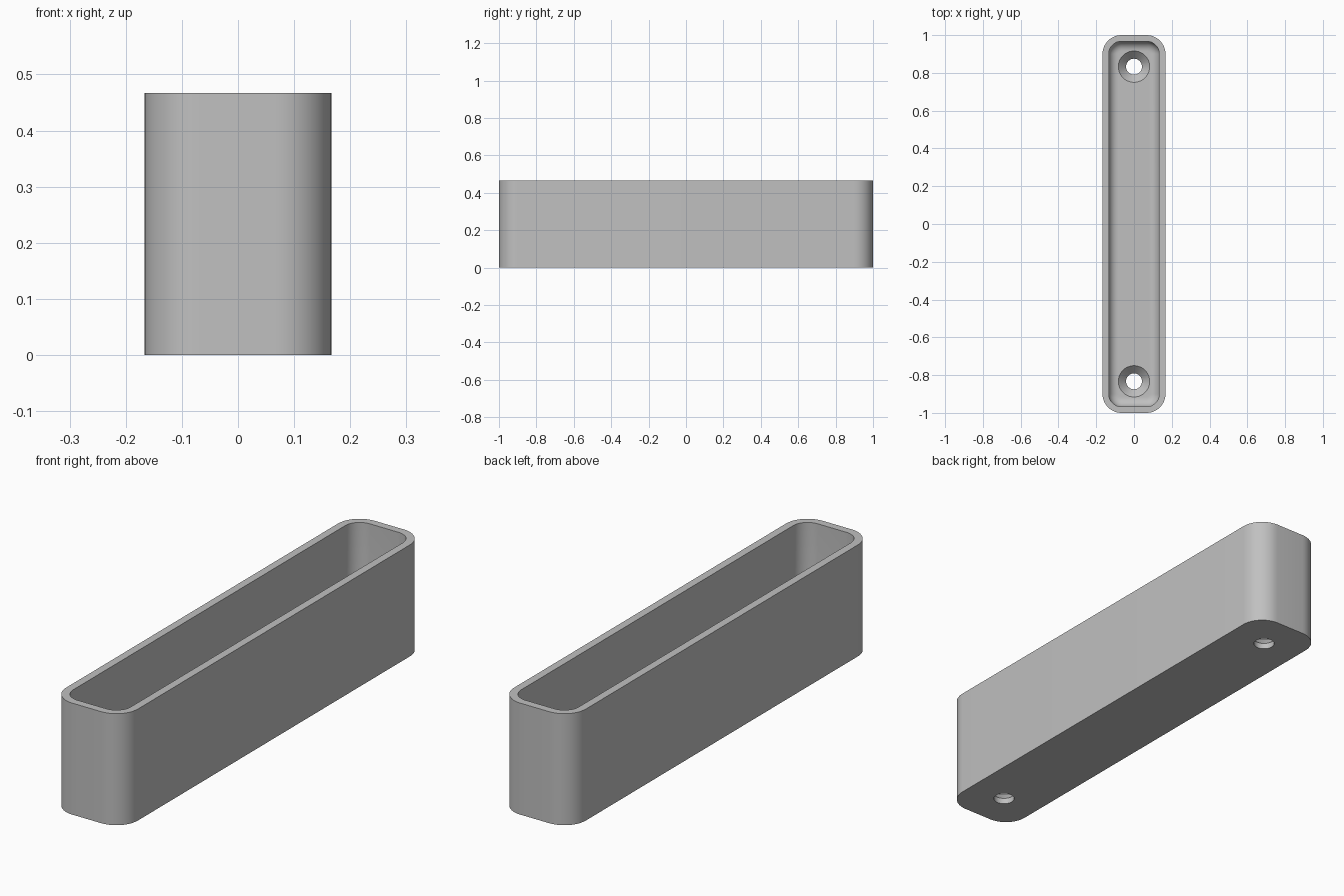
import bpy, bmesh, math

cube = bpy.data.objects.get("Cube")
if cube:
    bpy.data.objects.remove(cube, do_unlink=True)

HALF_X, HALF_Y, HEIGHT = 1 / 6, 1.0, 0.467
CORNER, WALL, FLOOR, FILLET = 0.1, 0.033, 0.067, 0.05
HOLE_Y, HOLE_R, SINK_R, SINK_Z = 0.833, 0.042, 0.083, 0.025

grey = bpy.data.materials.new("plain grey")
grey.use_nodes = True
colour = (0.53, 0.53, 0.53, 1)
grey.diffuse_color = colour
grey.node_tree.nodes["Principled BSDF"].inputs["Base Color"].default_value = colour


def rounded_loop(bm, inset, z, steps=12):
    """Ring of vertices round a rounded rectangle."""
    r = CORNER - inset
    ring = []
    for q, (sx, sy) in enumerate([(1, 1), (-1, 1), (-1, -1), (1, -1)]):
        for i in range(steps + 1):
            a = (q + i / steps) * math.pi / 2
            ring.append(bm.verts.new((sx * (HALF_X - CORNER) + r * math.cos(a),
                                      sy * (HALF_Y - CORNER) + r * math.sin(a), z)))
    return ring


def circle_loop(bm, radius, z, y, sides=48):
    angles = [2 * math.pi * i / sides for i in range(sides)]
    return [bm.verts.new((radius * math.cos(a), y + radius * math.sin(a), z)) for a in angles]


def loft(bm, rings):
    """Skin consecutive rings and cap both ends."""
    for low, high in zip(rings, rings[1:]):
        for i in range(len(low)):
            j = (i + 1) % len(low)
            bm.faces.new((low[i], low[j], high[j], high[i]))
    bm.faces.new(rings[0][::-1])
    bm.faces.new(rings[-1])


def make_object(name, bm):
    bmesh.ops.recalc_face_normals(bm, faces=bm.faces)
    mesh = bpy.data.meshes.new(name)
    bm.to_mesh(mesh)
    bm.free()
    mesh.materials.append(grey)
    obj = bpy.data.objects.new(name, mesh)
    bpy.context.collection.objects.link(obj)
    return obj


# Open tray: outer wall, rim, inner wall, filleted floor
bm = bmesh.new()
rings = [rounded_loop(bm, 0, 0), rounded_loop(bm, 0, HEIGHT), rounded_loop(bm, WALL, HEIGHT)]
for i in range(9):
    a = i / 8 * math.pi / 2
    rings.append(rounded_loop(bm, WALL + FILLET * (1 - math.cos(a)),
                              FLOOR + FILLET * (1 - math.sin(a))))
loft(bm, rings)
tray = make_object("tray", bm)

# Countersunk screw holes at both ends
bm = bmesh.new()
for y in (-HOLE_Y, HOLE_Y):
    profile = [(HOLE_R, -0.05), (HOLE_R, SINK_Z), (SINK_R, FLOOR), (SINK_R, HEIGHT / 2)]
    loft(bm, [circle_loop(bm, r, z, y) for r, z in profile])
cutter = make_object("screw_hole_cutter", bm)
cutter.hide_render = True

cut = tray.modifiers.new("screw holes", 'BOOLEAN')
cut.operation = 'DIFFERENCE'
cut.solver = 'EXACT'
cut.object = cutter
bpy.context.view_layer.objects.active = tray
tray.select_set(True)
bpy.ops.object.modifier_apply(modifier=cut.name)
bpy.data.objects.remove(cutter, do_unlink=True)
bpy.ops.object.shade_smooth_by_angle(angle=math.radians(30))
